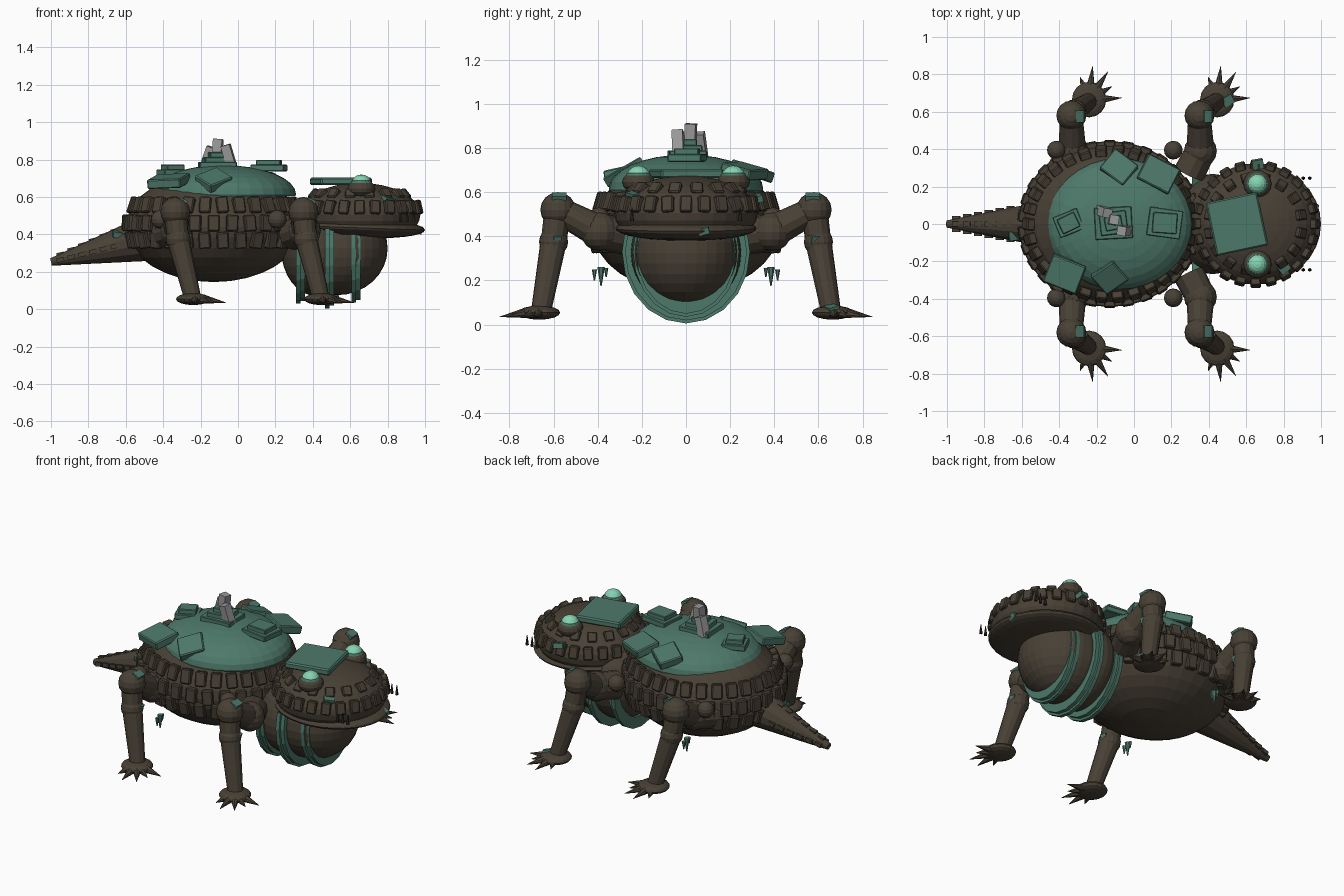
import bpy, bmesh, math, random
from mathutils import Vector, Matrix, Euler

random.seed(4)
start = bpy.data.objects.get("Cube")
if start:
    bpy.data.objects.remove(start)


def material(name, colour):
    m = bpy.data.materials.new(name)
    m.use_nodes = True
    m.diffuse_color = (*colour, 1)
    m.node_tree.nodes["Principled BSDF"].inputs["Base Color"].default_value = (*colour, 1)
    return m


BROWN = material("bark brown", (0.065, 0.052, 0.036))
DARK = material("dark tooth", (0.03, 0.024, 0.018))
MOSS = material("moss green", (0.075, 0.19, 0.145))
MINT = material("pale mint", (0.24, 0.66, 0.45))
STONE = material("grey stone", (0.32, 0.32, 0.32))


def finish(name, bm, mat, bevel=0):
    mesh = bpy.data.meshes.new(name)
    bm.to_mesh(mesh)
    bm.free()
    mesh.materials.append(mat)
    ob = bpy.data.objects.new(name, mesh)
    bpy.context.collection.objects.link(ob)
    if bevel:
        mod = ob.modifiers.new("soft edge", "BEVEL")
        mod.width = bevel
        mod.segments = 1
    return ob


def place(loc, size, rot=None):
    turn = rot if rot is not None else Matrix.Identity(4)
    return Matrix.Translation(loc) @ turn @ Matrix.Diagonal((*size, 1))


def euler(*degrees):
    return Euler([math.radians(d) for d in degrees]).to_matrix().to_4x4()


def add_ball(bm, loc, radii, seg=16, rot=None):
    bmesh.ops.create_uvsphere(bm, u_segments=seg, v_segments=seg // 2, radius=1,
                              matrix=place(loc, radii, rot))


def add_box(bm, loc, size, rot=None):
    bmesh.ops.create_cube(bm, size=1, matrix=place(loc, size, rot))


def add_rod(bm, a, b, r1, r2, seg=12):
    a, b = Vector(a), Vector(b)
    turn = (b - a).to_track_quat("Z", "Y").to_matrix().to_4x4()
    bmesh.ops.create_cone(bm, cap_ends=True, segments=seg, radius1=r1, radius2=r2,
                          depth=(b - a).length, matrix=Matrix.Translation((a + b) / 2) @ turn)


def ball(name, loc, radii, mat, seg=32, rot=None):
    bm = bmesh.new()
    add_ball(bm, loc, radii, seg, rot)
    return finish(name, bm, mat)


def cut_ball(name, loc, radii, mat, cut):
    """Ellipsoid with a flat underside at one height."""
    bm = bmesh.new()
    add_ball(bm, loc, radii, 32)
    bmesh.ops.bisect_plane(bm, geom=bm.verts[:] + bm.edges[:] + bm.faces[:],
                           plane_co=(0, 0, cut), plane_no=(0, 0, -1), clear_outer=True)
    bmesh.ops.holes_fill(bm, edges=[e for e in bm.edges if e.is_boundary])
    return finish(name, bm, mat)


def scale_ring(name, centre, radii, z, count, size, shift=0):
    """Ring of plates lying on an ellipsoid at one height."""
    bm = bmesh.new()
    c, r = Vector(centre), Vector(radii)
    spread = math.sqrt(1 - ((z - c.z) / r.z) ** 2)
    for i in range(count):
        a = (i + shift) * math.tau / count
        p = Vector((r.x * spread * math.cos(a), r.y * spread * math.sin(a), z - c.z))
        normal = Vector((p.x / r.x ** 2, p.y / r.y ** 2, p.z / r.z ** 2 * 0.5))
        turn = normal.to_track_quat("Z", "Y").to_matrix().to_4x4() @ euler(0, 0, random.uniform(-5, 5))
        add_box(bm, c + p, size, turn)
    return finish(name, bm, BROWN, 0.006)


# Body, mossy back and neck
BODY, BODY_R = (-0.13, 0, 0.44), (0.47, 0.425, 0.295)
ball("body", BODY, BODY_R, BROWN)
ball("neck", (0.42, 0, 0.325), (0.19, 0.268, 0.255), BROWN)
cut_ball("moss_back", (-0.08, 0, 0.615), (0.39, 0.35, 0.155), MOSS, 0.605)
for i, z in enumerate((0.37, 0.46, 0.555)):
    scale_ring("body_scales", BODY, BODY_R, z, 30, (0.062, 0.088, 0.045), i / 2)

# Head, jaw and throat sac
HEAD, HEAD_R = (0.65, 0, 0.505), (0.325, 0.325, 0.17)
cut_ball("head", HEAD, HEAD_R, BROWN, 0.4)
ball("jaw", (0.655, 0, 0.435), (0.345, 0.32, 0.055), BROWN, 32, euler(0, 2, 0))
ball("throat_sac", (0.53, 0, 0.325), (0.27, 0.25, 0.25), BROWN)
scale_ring("head_lower_scales", HEAD, HEAD_R, 0.545, 24, (0.055, 0.075, 0.038))
scale_ring("head_upper_scales", HEAD, HEAD_R, 0.615, 16, (0.055, 0.06, 0.035), 0.5)

# Moss bands slung under the throat, each with a thinner ridge beside it
ARC = [math.radians(72 + 18 * i) for i in range(13)]
for x, half_y, half_z in ((0.335, 0.275, 0.3), (0.49, 0.29, 0.325), (0.63, 0.24, 0.295)):
    bm = bmesh.new()
    for dx, grow in ((-0.012, 0), (0.012, -0.014)):
        loops = []
        for a in ARC:
            loops.append([bm.verts.new((x + dx + side, (half_y + grow - inset) * math.sin(a),
                                        0.33 + (half_z + grow - inset) * math.cos(a)))
                          for side, inset in ((-0.012, 0), (0.012, 0), (0.012, 0.07), (-0.012, 0.07))])
        for p, q in zip(loops, loops[1:]):
            for i in range(4):
                j = (i + 1) % 4
                bm.faces.new((p[i], p[j], q[j], q[i]))
        bm.faces.new(loops[0])
        bm.faces.new(loops[-1])
    bmesh.ops.recalc_face_normals(bm, faces=bm.faces)
    finish("throat_band", bm, MOSS)

# Eyes, head slab and teeth
for s in (1, -1):
    side = "left" if s > 0 else "right"
    ball(side + "_eye_socket", (0.66, s * 0.215, 0.645), (0.075, 0.075, 0.05), BROWN, 16)
    ball(side + "_eye_rim", (0.66, s * 0.215, 0.675), (0.058, 0.058, 0.025), MOSS, 16)
    ball(side + "_eye", (0.66, s * 0.215, 0.675), (0.052, 0.052, 0.045), MINT, 16)
    bm = bmesh.new()
    for x in (0.87, 0.905, 0.94):
        add_rod(bm, (x, s * 0.245, 0.47), (x, s * 0.245, 0.53), 0.01, 0.002, 6)
    finish(side + "_teeth", bm, DARK)
bm = bmesh.new()
add_box(bm, (0.55, 0, 0.683), (0.28, 0.29, 0.04), euler(0, 0, 12))
finish("head_slab", bm, MOSS, 0.008)

# Tail with rows of knobs
bm = bmesh.new()
add_rod(bm, (-0.5, 0, 0.375), (-1, 0, 0.252), 0.12, 0.02, 14)
for i in range(6):
    t = i / 5
    x, z, r = -0.66 - 0.29 * t, 0.336 - 0.072 * t, 0.082 - 0.054 * t
    for a in (0, 90, 180):
        y, up = r * math.cos(math.radians(a)), r * math.sin(math.radians(a))
        add_box(bm, (x, y, z + up), (0.04, 0.028, 0.024), euler(0, -14, 0))
finish("tail", bm, BROWN)

# Slabs lying on the back
for x, y, z, w, d, tilt, roll, spin in (
        (-0.37, -0.265, 0.685, 0.19, 0.16, 10, -6, -22), (-0.13, -0.28, 0.69, 0.15, 0.14, 30, 0, 38),
        (-0.08, 0.3, 0.695, 0.16, 0.14, -18, 0, -38), (0.13, 0.265, 0.695, 0.19, 0.15, -12, 8, -28)):
    bm = bmesh.new()
    add_box(bm, (x, y, z), (w, d, 0.05), euler(tilt, roll, 0) @ euler(0, 0, spin))
    finish("back_slab", bm, MOSS, 0.006)

# Stepped stacks along the spine
for x, z, w, spin, steps in ((-0.35, 0.73, 0.14, 22, 2), (-0.11, 0.77, 0.2, 3, 3), (0.165, 0.755, 0.18, -8, 2)):
    bm = bmesh.new()
    for step in range(steps):
        add_box(bm, (x, 0.005, z + 0.026 * step), (w * (1 - 0.27 * step), w * (0.85 - 0.24 * step), 0.035),
                euler(0, 0, spin + 4 * step))
    finish("spine_stack", bm, MOSS, 0.004)

# Stone posts on the middle stack
for x, y, z, tilt, lean in ((-0.16, 0.065, 0.81, 4, 20), (-0.11, 0.02, 0.85, -3, 4), (-0.05, -0.035, 0.82, 5, -16)):
    bm = bmesh.new()
    add_box(bm, (x, y, z), (0.05, 0.05, 0.12), euler(tilt, lean, -10))
    finish("stone_post", bm, STONE)


def leg(name, x, s, knob):
    """Jointed leg whose knee stands at x on side s, with a knob behind its shoulder."""
    shoulder, knee = (x, s * 0.39, 0.42), (x - 0.005, s * 0.58, 0.52)
    shin, ankle = (x + 0.01, s * 0.6, 0.375), (x + 0.085, s * 0.655, 0.07)
    bm = bmesh.new()
    for p, r in ((shoulder, 0.088), (knee, 0.08), (shin, 0.066), ((x - knob, s * 0.395, 0.48), 0.05)):
        add_ball(bm, p, (r, r, r))
    add_rod(bm, (x - 0.06, s * 0.27, 0.4), shoulder, 0.085, 0.08)
    add_rod(bm, shoulder, knee, 0.075, 0.06)
    add_rod(bm, knee, shin, 0.062, 0.058)
    add_rod(bm, shin, ankle, 0.06, 0.046)
    add_ball(bm, (x + 0.09, s * 0.665, 0.054), (0.092, 0.095, 0.032))
    for angle, reach in ((3, 0.175), (30, 0.14), (56, 0.18), (84, 0.18), (112, 0.13)):
        a = math.radians(angle)
        d = Vector((math.cos(a), s * math.sin(a), 0))
        foot = Vector((x + 0.09, s * 0.665, 0))
        add_rod(bm, foot + d * 0.06 + Vector((0, 0, 0.052)), foot + d * reach + Vector((0, 0, 0.035)),
                0.025, 0.001, 7)
    finish(name, bm, BROWN)
    bm = bmesh.new()
    add_box(bm, (x + 0.035, s * 0.575, 0.575), (0.045, 0.065, 0.03), euler(0, 25, 0))
    add_box(bm, (x + 0.06, s * 0.585, 0.385), (0.025, 0.035, 0.035), euler(0, 20, 15))
    finish(name + "_moss", bm, MOSS)


for s, side in ((1, "left"), (-1, "right")):
    leg("front_leg_" + side, 0.355, s, 0.145)
    leg("hind_leg_" + side, -0.33, s, 0.085)
    # Hanging moss drips
    bm = bmesh.new()
    for y, top, tip, r in ((0.362, 0.255, 0.215, 0.01), (0.385, 0.26, 0.175, 0.017), (0.415, 0.25, 0.2, 0.012)):
        add_rod(bm, (-0.275, s * y, top), (-0.275, s * y, tip), r, 0.003, 6)
    finish("moss_drips_" + side, bm, MOSS)

# Loose moss patches on the skin
bm = bmesh.new()
for x, y, z, turn in ((0.66, 0.32, 0.57, 10), (0.8, -0.235, 0.585, 40), (0.955, 0.08, 0.425, 0),
                      (-0.64, -0.06, 0.4, 10), (0.5, 0.66, 0.07, 30)):
    add_box(bm, (x, y, z), (0.06, 0.05, 0.03), euler(15, 10, turn))
finish("moss_patches", bm, MOSS)
